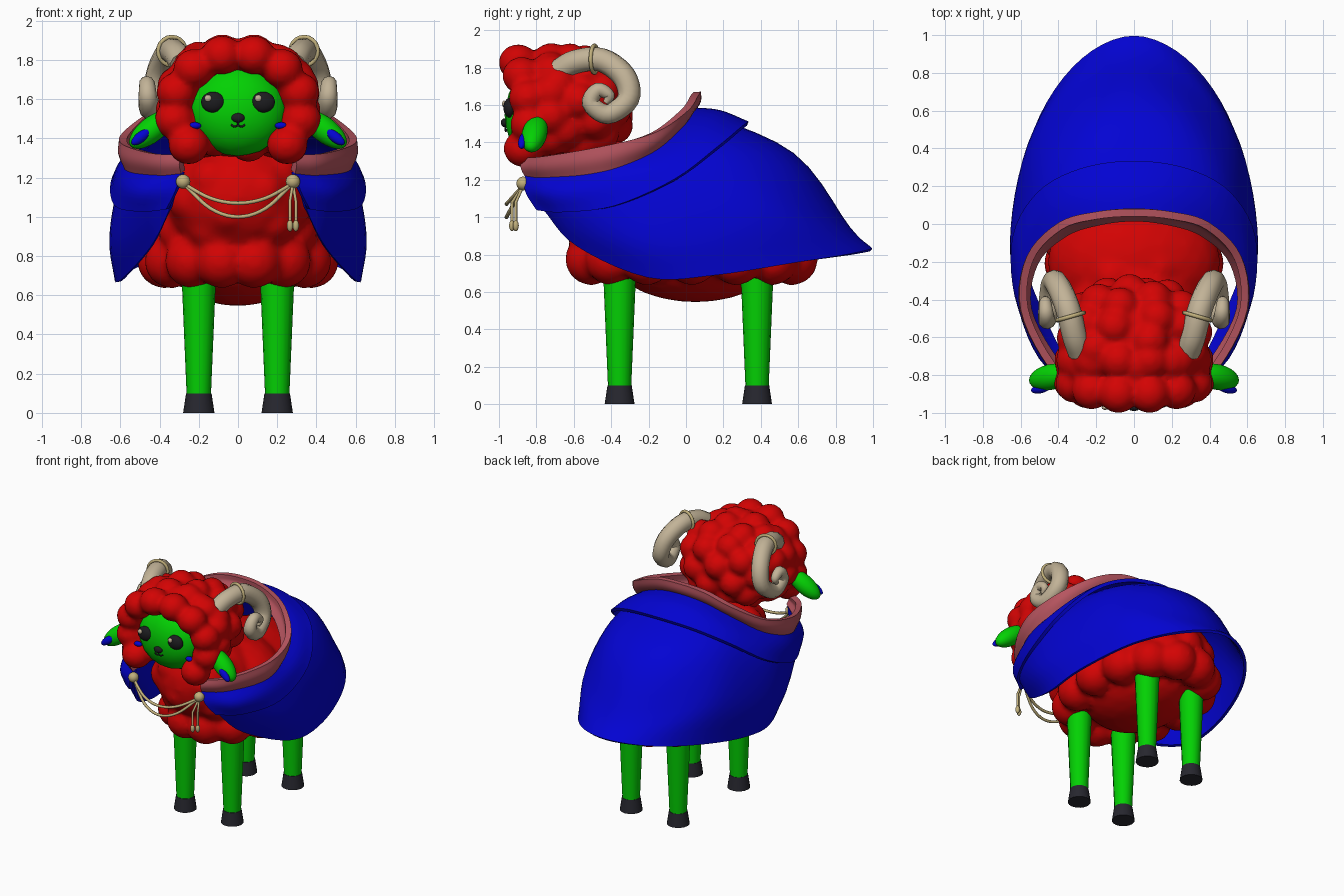
import bpy, bmesh, math
from mathutils import Vector, Matrix

if "Cube" in bpy.data.objects:
    bpy.data.objects.remove(bpy.data.objects["Cube"])


def material(name, r, g, b):
    m = bpy.data.materials.new(name)
    m.use_nodes = True
    m.diffuse_color = (r, g, b, 1)
    m.node_tree.nodes["Principled BSDF"].inputs["Base Color"].default_value = (r, g, b, 1)
    return m


RED = material("red wool", .65, .001, .001)
GREEN = material("green skin", .001, .64, .001)
BLUE = material("blue cloth", .001, .001, .65)
ROSE = material("rose trim", .47, .09, .115)
HORN = material("horn beige", .54, .45, .31)
GOLD = material("gold cord", .53, .43, .2)
HOOF = material("hoof grey", .02, .02, .028)
DARK = material("eye black", .012, .012, .014)


# ---- helpers ----
def finish(obj, mat, mirror=False, thickness=0, voxel=0):
    """Apply mirroring, thickness or blending, then shade and colour the part."""
    bpy.ops.object.select_all(action="DESELECT")
    obj.select_set(True)
    bpy.context.view_layer.objects.active = obj
    if obj.type == "CURVE":
        bpy.ops.object.convert(target="MESH")
        obj = bpy.context.object
    if mirror:
        obj.modifiers.new("mirror", "MIRROR").use_mirror_merge = False
    if thickness:
        solid = obj.modifiers.new("solid", "SOLIDIFY")
        solid.thickness, solid.offset = thickness, 0
    if voxel:
        blend = obj.modifiers.new("blend", "REMESH")
        blend.mode, blend.voxel_size = "VOXEL", voxel
        soft = obj.modifiers.new("soft", "SMOOTH")
        soft.factor, soft.iterations = .5, 5
    bpy.ops.object.convert(target="MESH")
    obj = bpy.context.object
    obj.data.materials.clear()
    obj.data.materials.append(mat)
    bpy.ops.object.shade_smooth_by_angle(angle=math.radians(60))


def add_mesh(bm, name, mat, **options):
    mesh = bpy.data.meshes.new(name)
    bm.to_mesh(mesh)
    bm.free()
    obj = bpy.data.objects.new(name, mesh)
    bpy.context.collection.objects.link(obj)
    finish(obj, mat, **options)


def ball(bm, centre, radii, droop=0):
    """Ellipsoid; droop lowers its outer end and swings it forward."""
    m = (Matrix.Translation(centre) @ Matrix.Rotation(-droop / 3, 4, "Z")
         @ Matrix.Rotation(droop, 4, "Y") @ Matrix.Diagonal((*radii, 1)))
    bmesh.ops.create_icosphere(bm, subdivisions=3, radius=1, matrix=m)


def add_ball(name, mat, centre, radii, droop=0, mirror=False):
    bm = bmesh.new()
    ball(bm, centre, radii, droop)
    add_mesh(bm, name, mat, mirror=mirror)


def tuft_ring(bm, centre, rx, ry, count, size, turn=0):
    """Level ring of wool tufts."""
    for i in range(count):
        a = 2 * math.pi * (i + turn) / count
        ball(bm, (rx * math.cos(a), centre[1] + ry * math.sin(a), centre[2]), (size,) * 3)


def tuft_shell(bm, centre, radii, count, size, front):
    """Wool tufts spread over an ellipsoid, leaving out those facing past front."""
    for i in range(count):
        z = 1 - (2 * i + 1) / count
        a = i * math.pi * (3 - math.sqrt(5))
        r = math.sqrt(1 - z * z)
        d = (r * math.cos(a), r * math.sin(a), z)
        if d[1] > front:
            ball(bm, [c + s * math.copysign(abs(e) ** .85, e)
                      for c, s, e in zip(centre, radii, d)], (size,) * 3)


def spline(points, steps):
    """Smooth curve through the points (any dimension)."""
    p = [Vector(q) for q in points]
    p = [2 * p[0] - p[1]] + p + [2 * p[-1] - p[-2]]
    out = []
    for a, b, c, d in zip(p, p[1:], p[2:], p[3:]):
        for k in range(steps):
            t = k / steps
            out.append(b + (c - a) * (t / 2) + (2 * a - 5 * b + 4 * c - d) * (t * t / 2)
                       + (3 * b - a - 3 * c + d) * (t ** 3 / 2))
    return out + [p[-2]]


def add_tube(name, mat, points, radius=1, mirror=False, closed=False):
    """Round tube; a fourth coordinate scales the radius."""
    curve = bpy.data.curves.new(name, "CURVE")
    curve.dimensions = "3D"
    curve.bevel_depth, curve.bevel_resolution = radius, 3
    curve.use_fill_caps = True
    s = curve.splines.new("POLY")
    s.points.add(len(points) - 1)
    s.use_cyclic_u = closed
    for sp, p in zip(s.points, points):
        sp.co = (p[0], p[1], p[2], 1)
        sp.radius = p[3] if len(p) > 3 else 1
    obj = bpy.data.objects.new(name, curve)
    bpy.context.collection.objects.link(obj)
    finish(obj, mat, mirror)


def add_cloth(name, mat, stations, thickness):
    """Cloth lofted round the back from one front edge to the other."""
    whole = stations + [[(-x, y, z) for x, y, z in s] for s in stations[-2::-1]]
    columns = [spline(s, 5) for s in whole]
    rows = [spline(r, 5) for r in zip(*columns)]
    bm = bmesh.new()
    grid = [[bm.verts.new(p) for p in r] for r in rows]
    for r, q in zip(grid, grid[1:]):
        for i in range(len(r) - 1):
            bm.faces.new((r[i], r[i + 1], q[i + 1], q[i]))
    bmesh.ops.recalc_face_normals(bm, faces=bm.faces)
    add_mesh(bm, name, mat, thickness=thickness)


# ---- woolly body, belly and chest, blended into one fleece ----
bm = bmesh.new()
ball(bm, (0, .02, .97), (.46, .62, .34))
ball(bm, (0, .05, .75), (.34, .42, .205))
ball(bm, (0, -.4, 1.1), (.37, .33, .31))
ball(bm, (0, -.2, 1.1), (.46, .34, .27))
tuft_ring(bm, (0, .03, .775), .375, .55, 14, .14)
tuft_ring(bm, (0, .02, .93), .36, .53, 14, .125, .5)
tuft_shell(bm, (0, -.38, 1.1), (.27, .24, .2), 24, .12, -2)
add_mesh(bm, "body_wool", RED, voxel=.022)

# ---- woolly head with curls framing the face ----
bm = bmesh.new()
ball(bm, (0, -.6, 1.59), (.36, .29, .29))
tuft_shell(bm, (0, -.62, 1.6), (.32, .26, .235), 46, .1, -.6)
for i in range(10):
    a = math.radians(-40 + 260 / 9 * i)
    x, z = math.cos(a), math.sin(a)
    ball(bm, (.328 * x, -.82 - .08 * abs(z), 1.55 + .285 * z), (.105, .105, .1))
    ball(bm, (.325 * x, -.72, 1.59 + .25 * z), (.105, .105, .1))
add_mesh(bm, "head_wool", RED, voxel=.018)

# ---- face ----
add_ball("face", GREEN, (0, -.8, 1.545), (.255, .17, .235))
add_ball("eyes", DARK, (.128, -.942, 1.585), (.061, .034, .053), mirror=True)
for side, x in (("left", .128), ("right", -.128)):
    add_ball(side + "_eye_glint", HORN, (x - .025, -.972, 1.605), (.018, .012, .018))
add_ball("nose", DARK, (0, -.97, 1.505), (.034, .02, .024))
mouth = [(-.035, -.957, 1.47), (-.018, -.963, 1.46), (0, -.966, 1.466),
         (.018, -.963, 1.46), (.035, -.957, 1.47)]
add_tube("mouth", DARK, spline(mouth, 4), .005)
add_tube("mouth_line", DARK, [(0, -.966, 1.49), (0, -.966, 1.466)], .005)
add_ball("cheek_marks", BLUE, (.22, -.9, 1.465), (.032, .02, .018), mirror=True)

# ---- ears ----
add_ball("ears", GREEN, (.44, -.81, 1.445), (.14, .068, .065), .65, True)
add_ball("inner_ears", BLUE, (.494, -.872, 1.408), (.062, .024, .027), .65, True)

# ---- curled horns with bands ----
horn = [(.285, -.68, 1.78, .065), (.315, -.59, 1.83, .066), (.35, -.45, 1.84, .066),
        (.4, -.33, 1.75, .064), (.43, -.31, 1.63, .06), (.45, -.42, 1.55, .055),
        (.46, -.51, 1.61, .048), (.465, -.47, 1.68, .04), (.47, -.41, 1.65, .03),
        (.47, -.43, 1.61, .015)]
add_tube("horns", HORN, spline(horn, 5), 1, mirror=True)
ring = []
for i in range(20):
    a = i * math.pi / 10
    ring.append((.337 + .07 * math.cos(a), -.49 - .02 * math.cos(a), 1.845 + .073 * math.sin(a)))
add_tube("horn_bands", GOLD, ring, .011, mirror=True, closed=True)

# ---- legs and hooves ----
for end, y in (("front", -.355), ("back", .38)):
    for name, mat, low, high, r1, r2 in (("legs", GREEN, .09, .8, .062, .092),
                                         ("hooves", HOOF, 0, .1, .08, .065)):
        bm = bmesh.new()
        bmesh.ops.create_cone(bm, cap_ends=True, segments=16, radius1=r1, radius2=r2,
                              depth=high - low,
                              matrix=Matrix.Translation((.2, y, (low + high) / 2)))
        add_mesh(bm, f"{end}_{name}", mat, mirror=True)

# ---- cloak: neckline shared by collar, shoulder layer and main cape ----
neck = [(.28, -.85, 1.23), (.42, -.72, 1.22), (.56, -.45, 1.25), (.52, -.2, 1.34),
        (.36, -.05, 1.47), (.18, .01, 1.55), (0, .03, 1.575)]
rim = [(.28, -.86, 1.31), (.44, -.74, 1.325), (.58, -.45, 1.375), (.55, -.18, 1.45),
       (.39, -.01, 1.57), (.2, .045, 1.65), (0, .06, 1.67)]
collar = []
for low, high in zip(neck, rim):
    middle = (Vector(low) + Vector(high)) / 2
    bulge = Vector((middle.x, middle.y + .4, 0)).normalized() * .015
    collar.append([low, tuple(middle + bulge), high])
add_cloth("collar", ROSE, collar, .04)

layer = [[(.31, -.85, 1.14), (.36, -.79, 1.04)], [(.49, -.71, 1.13), (.5, -.65, 1.03)],
         [(.6, -.42, 1.17), (.62, -.38, 1.06)], [(.59, -.13, 1.28), (.63, -.06, 1.2)],
         [(.44, .07, 1.43), (.5, .17, 1.37)], [(.23, .15, 1.53), (.28, .29, 1.47)],
         [(0, .18, 1.56), (0, .33, 1.5)]]
add_cloth("shoulder_layer", BLUE, [[n] + s for n, s in zip(neck, layer)], .025)

drape = [[(.3, -.83, 1.17), (.32, -.8, 1.12), (.34, -.76, 1.05)],
         [(.47, -.69, 1.1), (.46, -.64, .97), (.44, -.58, .85)],
         [(.6, -.38, 1.08), (.625, -.29, .87), (.59, -.2, .68)],
         [(.6, -.07, 1.14), (.635, .05, .9), (.61, .15, .69)],
         [(.47, .23, 1.31), (.53, .44, 1.02), (.49, .57, .755)],
         [(.27, .48, 1.34), (.3, .73, .98), (.27, .87, .8)],
         [(0, .57, 1.335), (0, .87, .94), (0, .99, .825)]]
add_cloth("main_cape", BLUE, [[n] + s for n, s in zip(neck, drape)], .02)

# ---- clasps, chest cords and tassels ----
add_ball("clasps", GOLD, (.28, -.87, 1.18), (.037, .037, .037), mirror=True)
for name, low in (("upper_cord", 1.07), ("lower_cord", 1.0)):
    path = [(x * .14, -.96 + .0225 * x * x, low + (1.17 - low) * x * x / 4)
            for x in (-2, -1, 0, 1, 2)]
    add_tube(name, GOLD, spline(path, 5), .01)
for name, x, y in (("inner_tassel", .265, -.93), ("outer_tassel", .295, -.91)):
    add_tube(name + "_cord", GOLD, [(.28, -.87, 1.17), (x, y, 1.08), (x, y, .97)], .008)
    add_ball(name, GOLD, (x, y, .955), (.016, .016, .03))
